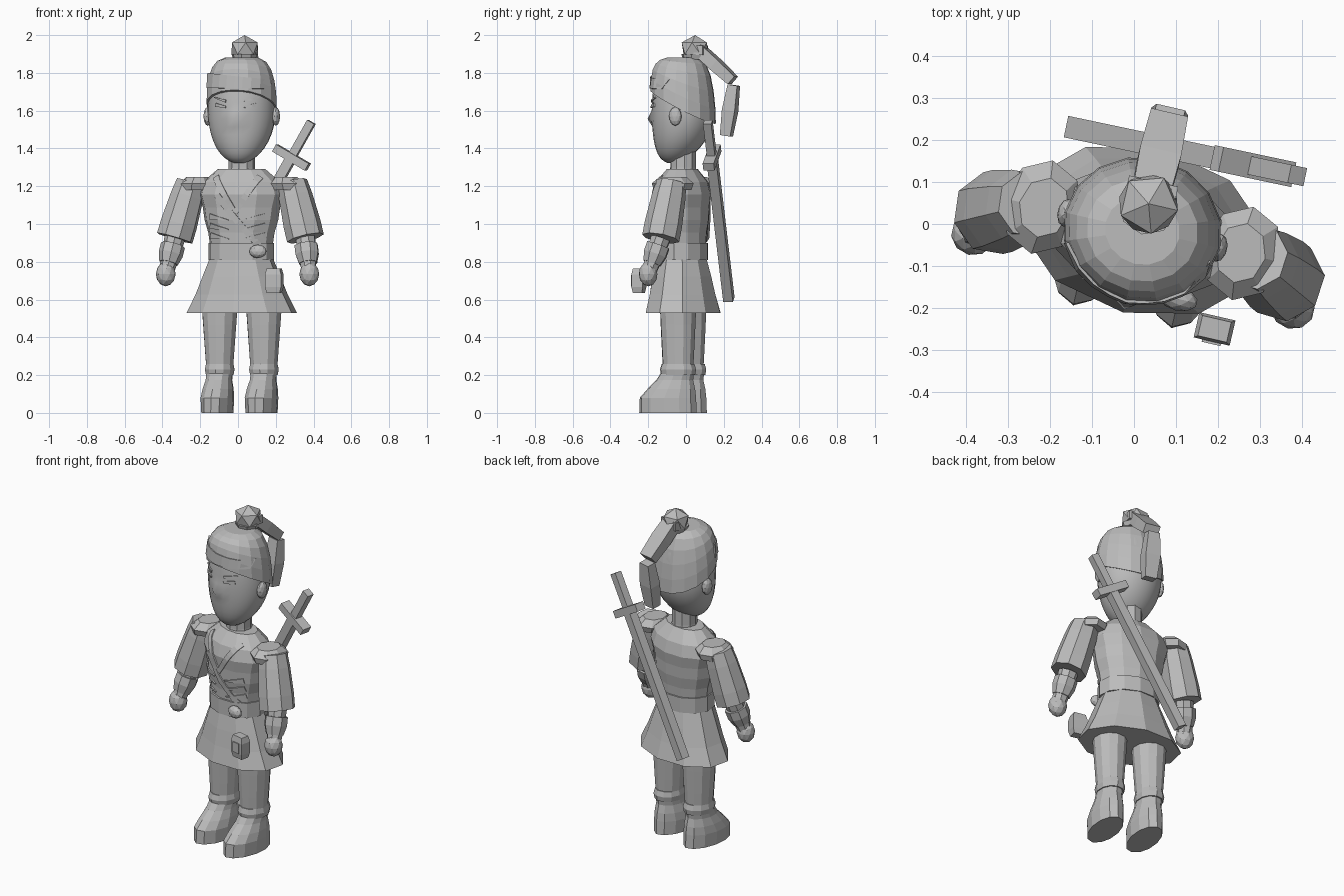
import bpy
import bmesh
import math
from mathutils import Vector, Matrix

default_cube = bpy.data.objects.get("Cube")
if default_cube:
    bpy.data.objects.remove(default_cube)

GREY = (.5, .5, .5, 1)
clay = bpy.data.materials.new("clay_grey")
clay.use_nodes = True
clay.diffuse_color = GREY
clay.node_tree.nodes["Principled BSDF"].inputs["Base Color"].default_value = GREY

# The figure is symmetric in its own frame and stands turned a little
STANCE = Matrix.Translation((.02, -.015, 0)) @ Matrix.Rotation(math.radians(-13), 4, 'Z')
SIDES = (("left", 1), ("right", -1))


def finish(name, bm, smooth=False):
    bmesh.ops.recalc_face_normals(bm, faces=bm.faces)
    for face in bm.faces:
        face.smooth = smooth
    mesh = bpy.data.meshes.new(name)
    bm.to_mesh(mesh)
    bm.free()
    mesh.materials.append(clay)
    part = bpy.data.objects.new(name, mesh)
    part.matrix_world = STANCE
    bpy.context.collection.objects.link(part)
    return part


def loft(name, rings, sides, turn=Matrix.Identity(3), smooth=False):
    """Skin a list of elliptical rings: centre, half width, half depth, slope to the back."""
    bm = bmesh.new()
    loops = []
    square = sides == 4
    corner = math.sqrt(2) if square else 1
    for centre, width, depth, slope in rings:
        loop = []
        for i in range(sides):
            angle = math.tau * (i + square / 2) / sides - math.pi / 2
            x = corner * width * math.cos(angle)
            y = corner * depth * math.sin(angle)
            loop.append(bm.verts.new(centre + turn @ Vector((x, y, slope * y))))
        loops.append(loop)
    for low, high in zip(loops, loops[1:]):
        for i in range(sides):
            bm.faces.new((low[i - 1], low[i], high[i], high[i - 1]))
    bm.faces.new(loops[0])
    bm.faces.new(loops[-1])
    return finish(name, bm, smooth)


def tube(name, start, end, radii, sides=8, depth=(1, 1), along=False):
    """Evenly spaced rings from start to end, level or square to the path."""
    start, end = Vector(start), Vector(end)
    turn = Matrix.Identity(3)
    if along:
        turn = (end - start).to_track_quat('Z', 'Y').to_matrix()
    rings = []
    for i, radius in enumerate(radii):
        t = i / (len(radii) - 1)
        ratio = depth[0] + (depth[1] - depth[0]) * t
        rings.append((start.lerp(end, t), radius, radius * ratio, 0))
    return loft(name, rings, sides, turn)


def ball(name, centre, size, detail=2):
    bm = bmesh.new()
    bmesh.ops.create_icosphere(bm, subdivisions=detail, radius=1)
    bmesh.ops.scale(bm, vec=size, verts=bm.verts)
    bmesh.ops.translate(bm, vec=centre, verts=bm.verts)
    return finish(name, bm)


def ribbon(name, host, start, end, width, end_width):
    """Thin plate laid on the front of a host between two (x, z) points."""
    bpy.context.view_layer.update()
    bm = bmesh.new()
    start, end = Vector(start), Vector(end)
    across = (end - start).orthogonal().normalized()
    steps = 8
    y = -.1
    pairs = []
    for i in range(steps + 1):
        t = i / steps
        half = (width + (end_width - width) * t) / 2
        pair = []
        for edge in (-half, half):
            x, z = start.lerp(end, t) + across * edge
            hit, spot, normal, index = host.ray_cast(Vector((x, -2, z)), Vector((0, 1, 0)))
            if hit:
                y = spot.y - .003
            pair.append(bm.verts.new((x, y, z)))
        pairs.append(pair)
    for (a, b), (c, d) in zip(pairs, pairs[1:]):
        bm.faces.new((a, c, d, b))
    plate = finish(name, bm)
    thickness = plate.modifiers.new("thickness", 'SOLIDIFY')
    thickness.thickness = .008
    thickness.offset = 0


# Head: an egg with the chin set forward and a nose pushed out
rings = []
for step in range(-9, 10):
    angle = math.radians(step * 9)
    rise, radius = math.sin(angle), math.cos(angle)
    forward = 0
    if rise < 0:
        forward = -.06 * rise * rise
    else:
        radius = math.sqrt(radius)
    rings.append((Vector((0, forward, 1.6 + .28 * rise)), .18 * radius, .165 * radius, 0))
head = loft("head", rings, 24, smooth=True)
nose = Vector((0, -.17, 1.56))
for vert in head.data.vertices:
    vert.co.y -= .03 * math.exp(-(vert.co - nose).length_squared * 1000)
tube("neck", (0, 0, 1.2), (0, 0, 1.4), (.08, .07, .07), sides=10)
for label, side in SIDES:
    ball(label + "_ear", (side * .185, 0, 1.57), (.022, .034, .05))

# Hair cap: a full dome with its rim rising towards the brow
rings = []
for step in range(6):
    angle = math.radians(step * 16)
    radius = math.cos(angle) ** .43
    level = 1.62 + .265 * math.sin(angle)
    rings.append((Vector((0, 0, level)), .19 * radius, .174 * radius, -.52 * math.cos(angle) ** 2))
hair = loft("hair_cap", rings, 16)

# Topknot and the tail hanging from it
ball("topknot", (0, .065, 1.93), (.08, .08, .07), detail=1)
tube("topknot_band", (0, .06, 1.87), (0, .06, 1.9), (.06, .07))
tube("hair_tie", (0, .07, 1.92), (0, .12, 1.92), (.06, .06), 4, (.4, .4), along=True)
tube("tail_upper", (0, .08, 1.93), (0, .27, 1.76), (.045, .05, .045), 4, (.7, .6), along=True)
tube("tail_lower", (0, .275, 1.735), (0, .235, 1.467), (.035, .045, .035), 4, (.75, .8), along=True)

# Headband, eyes and brows
ribbon("headband", hair, (-.17, 1.76), (.17, 1.74), .08, .05)
for label, side in SIDES:
    ribbon(label + "_eye", head, (side * .05, 1.62), (side * .11, 1.63), .01, .02)
    ribbon(label + "_brow", head, (side * .05, 1.65), (side * .12, 1.67), .015, .005)

# Torso, belt and skirt
torso = tube("torso", (0, -.01, .82), (0, -.005, 1.29), (.17, .17, .18, .2, .21, .23, .21, .13), 12, (.8, .62))
tube("belt", (0, -.01, .81), (0, -.01, .9), (.178, .178), 12, (.8, .8))
tube("skirt", (0, 0, .53), (0, -.01, .82), (.3, .25, .21, .17), 10, (.67, .8))

# Collar, folds, strap and buckle
for label, side in SIDES:
    ribbon(label + "_collar", torso, (side * .12, 1.25), (0, 1.06), .035, .025)
    for fold in range(3):
        level = 1.04 - fold / 20
        ribbon(f"{label}_fold_{fold}", torso, (side * .15, level), (side * .04, level - .02), .03, .005)
ribbon("strap", torso, (-.1, 1.15), (.13, .87), .035, .03)
ball("buckle", (.12, -.14, .855), (.047, .028, .036))

# Pouch with a raised panel
tube("pouch", (.22, -.19, .635), (.22, -.19, .765), (.035, .044, .044, .044, .035), 4, (.7, .7))
tube("pouch_panel", (.22, -.222, .67), (.22, -.222, .73), (.023, .023), 4, (.2, .2))

# Arms and legs, built once for each side
for label, side in SIDES:
    shoulder = Vector((side * .275, 0, 1.22))
    cuff = Vector((side * .355, -.04, .925))
    hand = Vector((side * .39, -.1, .735))
    tube(label + "_sleeve", shoulder, cuff, (.08, .09, .095, .1, .1), along=True)
    tube(label + "_forearm", cuff, hand, (.055, .04), along=True)
    tube(label + "_wrist_guard", cuff.lerp(hand, .2), cuff.lerp(hand, .7), (.065, .065, .05), along=True)
    ball(label + "_hand", hand, (.053, .05, .065))
    tube(label + "_shoulder_pad", (side * .25, 0, 1.18), (side * .24, 0, 1.25), (.085, .095, .06), depth=(1.2, 1.2))

    x = side * .12
    tube(label + "_leg", (x, 0, .2), (x, 0, .6), (.07, .08, .09, .1), 12, (1.15, 1))
    tube(label + "_foot", (x, -.055, 0), (x, -.055, .08), (.08, .085), 12, (1.95, 1.8))
    tube(label + "_boot", (x, -.055, .08), (x, 0, .22), (.085, .08, .07, .07), 12, (1.8, 1.25))
    tube(label + "_boot_cuff", (x, 0, .2), (x, 0, .26), (.074, .08, .074), 12, (1.25, 1.2))

# Sword slung across the back
pommel, point = Vector((.33, .21, 1.54)), Vector((-.21, .2, .6))
for part, begin, stop, radius, depth in (("handle", 0, .2, .022, 1), ("guard", .18, .22, .03, 3.4),
                                         ("scabbard", .2, 1, .026, 1)):
    tube("sword_" + part, pommel.lerp(point, begin), pommel.lerp(point, stop),
         (radius, radius), 4, (depth, depth), along=True)
